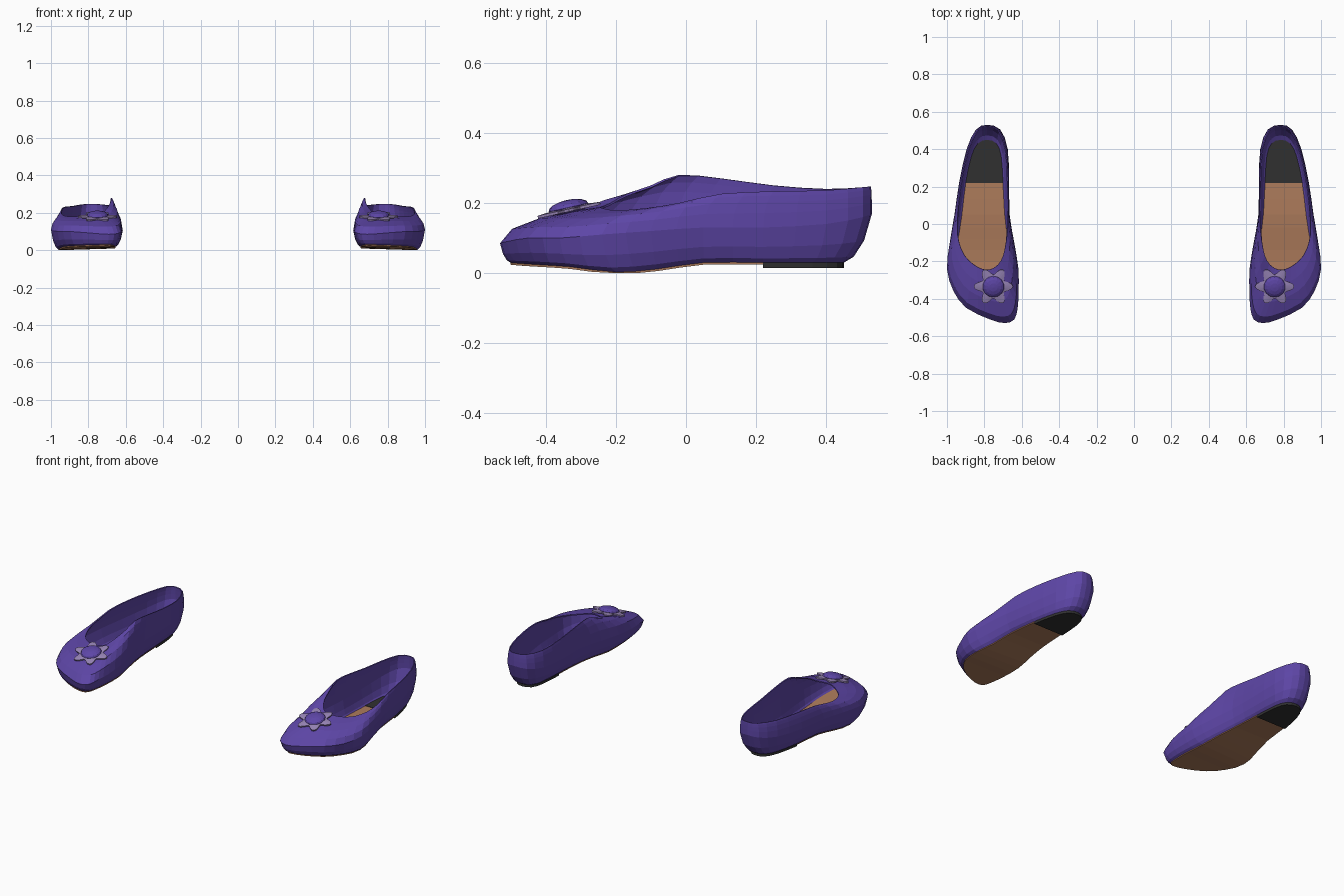
import bpy, bmesh, math
from mathutils import Vector, Matrix

if "Cube" in bpy.data.objects:
    bpy.data.objects.remove(bpy.data.objects["Cube"])

SUB = 2  # points per outline span


def material(name, rgb):
    m = bpy.data.materials.new(name)
    m.diffuse_color = (*rgb, 1)
    m.use_nodes = True
    m.node_tree.nodes["Principled BSDF"].inputs["Base Color"].default_value = m.diffuse_color
    return m


PURPLE = material("purple leather", (0.112, 0.062, 0.39))
LILAC = material("lilac petal", (0.32, 0.24, 0.48))
TAN = material("tan sole", (0.42, 0.20, 0.105))
BLACK = material("black heel", (0.03, 0.03, 0.03))

# Outlines from heel to toe: y, inner x, inner z, outer x, outer z
SOLE = [(.45, .785, .03, .785, .03), (.43, .735, .03, .835, .03), (.36, .71, .03, .87, .03),
        (.22, .70, .03, .90, .03), (.05, .69, .03, .92, .03), (-.08, .675, .025, .94, .012),
        (-.2, .66, .015, .96, .003), (-.33, .655, .02, .935, .018), (-.42, .66, .024, .87, .024),
        (-.48, .67, .028, .77, .028), (-.5, .70, .03, .70, .03)]
GIRTH = [(.53, .785, .17, .785, .17), (.505, .715, .16, .845, .16), (.4, .675, .14, .895, .14),
         (.22, .667, .13, .935, .13), (.05, .665, .13, .96, .13), (-.1, .64, .12, .985, .12),
         (-.24, .618, .11, 1.0, .11), (-.36, .617, .10, .965, .10), (-.45, .622, .10, .895, .10),
         (-.51, .64, .09, .77, .09), (-.53, .69, .085, .69, .085)]
RIM = [(.527, .785, .247, .785, .247), (.505, .725, .245, .835, .245), (.4, .685, .24, .885, .236),
       (.25, .675, .25, .92, .233), (.1, .672, .27, .94, .226), (-.02, .675, .28, .945, .2),
       (-.1, .685, .25, .935, .187), (-.17, .70, .225, .905, .18), (-.215, .725, .2, .86, .18),
       (-.238, .755, .19, .82, .185), (-.245, .785, .188, .785, .188)]


def outline(rows):
    """Closed smooth loop: heel, inner side, toe, outer side."""
    pts = [Vector((r[1], r[0], r[2])) for r in rows]
    pts += [Vector((r[3], r[0], r[4])) for r in rows[-2:0:-1]]
    n, out = len(pts), []
    for i in range(n):
        a, b, c, d = (pts[(i + k) % n] for k in (-1, 0, 1, 2))
        for s in range(SUB):
            t = s / SUB
            out.append(0.5 * (2 * b + (c - a) * t + (2 * a - 5 * b + 4 * c - d) * t * t
                              + (3 * b - a - 3 * c + d) * t ** 3))
    return out


def blend(lo, hi, fxy, fz):
    return [Vector((a.x + (b.x - a.x) * fxy, a.y + (b.y - a.y) * fxy, a.z + (b.z - a.z) * fz))
            for a, b in zip(lo, hi)]


def finish(name, bm, mat, thickness=0):
    me = bpy.data.meshes.new(name)
    bm.to_mesh(me)
    bm.free()
    me.materials.append(mat)
    ob = bpy.data.objects.new(name, me)
    bpy.context.collection.objects.link(ob)
    if thickness:
        s = ob.modifiers.new("thickness", 'SOLIDIFY')
        s.thickness, s.offset = thickness, -1
    ob.modifiers.new("pair", 'MIRROR').use_axis = (True, False, False)
    return ob


sole, girth, rim = outline(SOLE), outline(GIRTH), outline(RIM)
N = len(sole)

# Upper: side walls and toe cap lofted from the sole edge to the opening
loops = [sole, blend(sole, girth, .35, .12), blend(sole, girth, .72, .45), girth]
loops += [blend(girth, rim, a, b) for a, b in ((.12, .4), (.4, .7), (.7, .88), (1, 1))]
bm = bmesh.new()
rings = [[bm.verts.new(p) for p in lp] for lp in loops]
for lo, hi in zip(rings, rings[1:]):
    for i in range(N):
        j = (i + 1) % N
        bm.faces.new((lo[i], lo[j], hi[j], hi[i]))
finish("shoe_upper", bm, PURPLE, 0.006)


def plate(name, first, last, mat, top, bottom):
    """Slab across the sole outline between two stations."""
    ids = list(range(first, last + 1))
    loop = ids + [N - i for i in reversed(ids) if i not in (0, N // 2)]
    bm = bmesh.new()
    up = {i: bm.verts.new(sole[i % N] + Vector((0, 0, top))) for i in loop}
    dn = {i: bm.verts.new((sole[i].x, sole[i].y, bottom(sole[i].z))) for i in loop}
    for i, j in zip(ids, ids[1:]):
        strip = list(dict.fromkeys(
            k for k in (i, j, N - j if j != N // 2 else j, N - i if i else i)))
        bm.faces.new([up[k] for k in strip])
        bm.faces.new([dn[k] for k in reversed(strip)])
    for i, j in zip(loop, loop[1:] + loop[:1]):
        bm.faces.new((dn[i], dn[j], up[j], up[i]))
    bmesh.ops.recalc_face_normals(bm, faces=bm.faces)
    return finish(name, bm, mat)


# Sole and heel, both also seen through the opening
plate("sole", 3 * SUB, N // 2, TAN, 0.008, lambda z: max(z - 0.006, 0))
plate("heel", 0, 3 * SUB, BLACK, 0.010, lambda z: 0.015)

# Flower on the toe: scalloped petal plate with a domed button
place = Matrix.Translation((.752, -.335, .187)) @ Matrix.Rotation(.22, 4, 'X')
bm = bmesh.new()
edge = []
for k in range(48):
    a = 2 * math.pi * k / 48
    r = .085 + .02 * math.cos(6 * a)
    edge.append(bm.verts.new(place @ Vector((r * math.cos(a), r * math.sin(a), -.004))))
hub = bm.verts.new(place @ Vector((0, 0, .004)))
for k in range(48):
    bm.faces.new((edge[k], edge[(k + 1) % 48], hub))
finish("flower_petals", bm, LILAC, 0.008)

bm = bmesh.new()
bmesh.ops.create_uvsphere(bm, u_segments=14, v_segments=8, radius=1,
                          matrix=place @ Matrix.Diagonal((.058, .058, .022, 1)))
finish("flower_button", bm, PURPLE)
